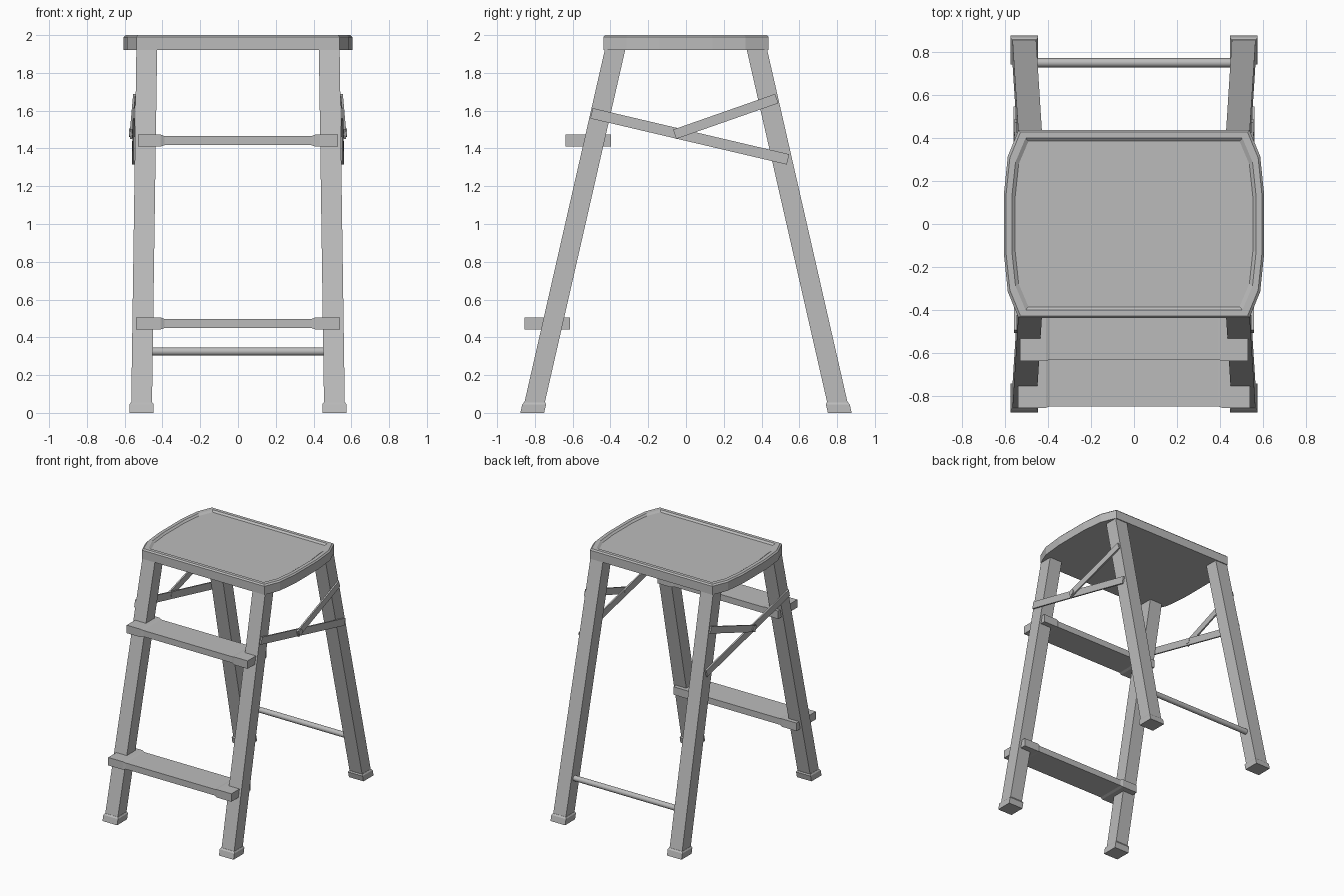
import bpy, bmesh, math
from mathutils import Vector, Matrix

cube = bpy.data.objects.get("Cube")
if cube:
    bpy.data.objects.remove(cube, do_unlink=True)

GREY = (0.5, 0.5, 0.5, 1.0)
mat = bpy.data.materials.new("satin_grey")
mat.use_nodes = True
mat.diffuse_color = GREY
mat.node_tree.nodes["Principled BSDF"].inputs["Base Color"].default_value = GREY


def finish(name, bm):
    bmesh.ops.recalc_face_normals(bm, faces=bm.faces)
    mesh = bpy.data.meshes.new(name)
    bm.to_mesh(mesh)
    bm.free()
    mesh.materials.append(mat)
    obj = bpy.data.objects.new(name, mesh)
    bpy.context.collection.objects.link(obj)
    return obj


def loft(name, rings):
    """Closed solid through a list of equal-length point rings."""
    bm = bmesh.new()
    loops = [[bm.verts.new(p) for p in ring] for ring in rings]
    n = len(loops[0])
    for a, b in zip(loops, loops[1:]):
        for i in range(n):
            j = (i + 1) % n
            bm.faces.new((a[i], a[j], b[j], b[i]))
    bm.faces.new(loops[0])
    bm.faces.new(loops[-1])
    return finish(name, bm)


def rod(name, a, b, radius, sides):
    a, b = Vector(a), Vector(b)
    bm = bmesh.new()
    turn = (b - a).to_track_quat('Z', 'Y').to_matrix().to_4x4()
    bmesh.ops.create_cone(bm, cap_ends=True, segments=sides, radius1=radius,
                          radius2=radius, depth=(b - a).length,
                          matrix=Matrix.Translation((a + b) / 2) @ turn)
    obj = finish(name, bm)
    for poly in obj.data.polygons:
        poly.use_smooth = len(poly.vertices) == 4
    return obj


def leg_ring(z, sx, sy, grow=0.0):
    """Horizontal leg section, following the splay of the leg."""
    cx, cy = 0.511 - 0.0145 * z, 0.814 - 0.228 * z
    hx, hy = 0.055 + grow, 0.054 + grow
    return [(sx * (cx + i * hx), sy * (cy + j * hy), z)
            for i, j in ((-1, -1), (1, -1), (1, 1), (-1, 1))]


def flat_bar(name, side, start, end, height):
    """Thin strap between two (x, y, z) ends on the outside of the legs."""
    a, b = Vector(start), Vector(end)
    along = (b - a).normalized()
    up = Vector((0, -along.z, along.y)).normalized() * height / 2
    if up.z < 0:
        up = -up
    out = Vector((0.006, 0, 0))
    rings = [[p + out + up, p - out + up, p - out - up, p + out - up] for p in (a, b)]
    return loft(name, [[(side * p.x, p.y, p.z) for p in r] for r in rings])


# Legs and rubber feet
for sx, side in ((1, "left"), (-1, "right")):
    for sy, end in ((-1, "front"), (1, "rear")):
        loft(f"{end}_leg_{side}", [leg_ring(z, sx, sy) for z in (0.02, 1.93)])
        loft(f"{end}_foot_{side}",
             [leg_ring(z, sx, sy, g) for z, g in ((0, 0.009), (0.045, 0.009), (0.056, 0.002))])

    # Folding braces with a pivot pin
    flat_bar(f"long_brace_{side}", sx, (0.551, -0.5, 1.586), (0.555, 0.54, 1.342), 0.056)
    flat_bar(f"short_brace_{side}", sx, (0.566, -0.06, 1.475), (0.549, 0.48, 1.664), 0.052)
    rod(f"brace_pivot_{side}", (sx * 0.545, -0.035, 1.483), (sx * 0.577, -0.035, 1.483), 0.022, 16)

# Treads: slimmer in the middle, with thicker sleeved ends
for name, half, y0, y1, z0, z1 in (("upper_tread", 0.53, -0.637, -0.398, 1.41, 1.473),
                                   ("lower_tread", 0.54, -0.855, -0.613, 0.442, 0.505)):
    rings = []
    for x, slim in ((-half, 0), (-0.41, 0), (-0.39, 0.007),
                    (0.39, 0.007), (0.41, 0), (half, 0)):
        rings.append([(x, y0 + slim, z0 + slim), (x, y1 - slim, z0 + slim),
                      (x, y1 - slim, z1 - slim), (x, y0 + slim, z1 - slim)])
    loft(name, rings)

# Rear spreader rod
rod("rear_spreader", (-0.465, 0.75, 0.325), (0.465, 0.75, 0.325), 0.021, 24)

# Seat: bowed ends, eased rim and a shallow dished top
quarter = [(0.605, 0.14), (0.587, 0.315), (0.537, 0.437)]
right_edge = [(x, -y) for x, y in reversed(quarter)] + quarter
outline = right_edge + [(-x, -y) for x, y in right_edge]


def seat_ring(inset, z):
    fx, fy = 1 - inset / 0.605, 1 - inset / 0.437
    return [(x * fx, y * fy, z) for x, y in outline]


loft("seat", [seat_ring(0, 1.922), seat_ring(0, 1.99), seat_ring(0.01, 2.0),
              seat_ring(0.037, 2.0), seat_ring(0.052, 1.988)])
